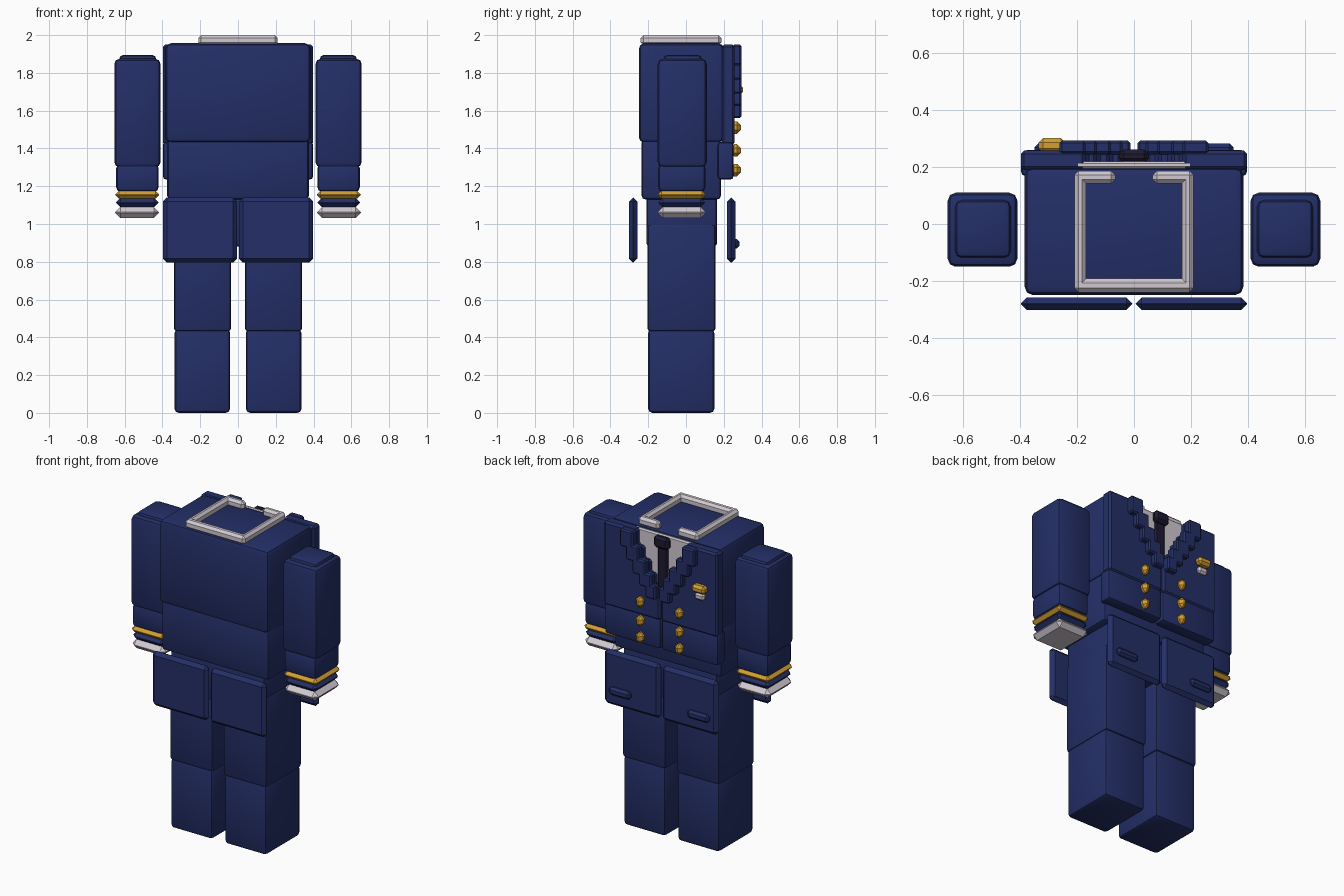
import bpy, bmesh, math

if "Cube" in bpy.data.objects:
    bpy.data.objects.remove(bpy.data.objects["Cube"])


def material(name, rgb):
    m = bpy.data.materials.new(name)
    m.diffuse_color = (*rgb, 1)
    m.use_nodes = True
    m.node_tree.nodes["Principled BSDF"].inputs["Base Color"].default_value = m.diffuse_color
    return m


NAVY = material("navy cloth", (0.017, 0.028, 0.135))
GOLD = material("gold trim", (0.65, 0.35, 0.03))
WHITE = material("white linen", (0.64, 0.59, 0.64))
DARK = material("dark tie", (0.013, 0.010, 0.032))


def finish(name, bm, mat, bevel, segments):
    bmesh.ops.recalc_face_normals(bm, faces=bm.faces)
    if bevel:
        bmesh.ops.bevel(bm, geom=list(bm.edges), offset=bevel, segments=segments,
                        profile=0.5, affect='EDGES', clamp_overlap=True)
    me = bpy.data.meshes.new(name)
    bm.to_mesh(me)
    bm.free()
    me.materials.append(mat)
    ob = bpy.data.objects.new(name, me)
    bpy.context.collection.objects.link(ob)
    bpy.ops.object.select_all(action='DESELECT')
    ob.select_set(True)
    bpy.context.view_layer.objects.active = ob
    bpy.ops.object.shade_smooth_by_angle(angle=math.radians(35))
    return ob


def box(name, x, y, z, mat=NAVY, bevel=0.025, segments=2):
    """Bevelled box from (min, max) ranges on each axis."""
    bm = bmesh.new()
    bmesh.ops.create_cube(bm, size=1)
    ranges = [sorted(r) for r in (x, y, z)]
    for v in bm.verts:
        v.co = [lo + (c + 0.5) * (hi - lo) for c, (lo, hi) in zip(v.co, ranges)]
    limit = 0.48 * min(hi - lo for lo, hi in ranges)
    return finish(name, bm, mat, min(bevel, limit), segments)


def plate(name, outline, y0, y1, mat=NAVY, bevel=0.012):
    """Extrude an x-z outline along y."""
    bm = bmesh.new()
    face = bm.faces.new([bm.verts.new((px, y0, pz)) for px, pz in outline])
    new = bmesh.ops.extrude_face_region(bm, geom=[face])
    for v in new["geom"]:
        if isinstance(v, bmesh.types.BMVert):
            v.co.y = y1
    return finish(name, bm, mat, bevel, 1)


# Torso, hips and shirt
box("upper_torso", (-0.385, 0.385), (-0.25, 0.20), (1.43, 1.957), bevel=0.03)
box("lower_torso", (-0.375, 0.375), (-0.235, 0.185), (1.13, 1.45), bevel=0.02)
box("hips", (-0.33, 0.33), (-0.21, 0.165), (0.88, 1.17), bevel=0.02)
box("shirt_front", (-0.205, 0.205), (0.195, 0.22), (1.50, 1.95), WHITE, 0.008, 1)
box("collar_back", (-0.21, 0.21), (-0.24, -0.192), (1.945, 2.0), WHITE, 0.015, 1)

# Tie
box("tie_knot", (-0.052, 0.052), (0.215, 0.262), (1.875, 1.95), DARK, 0.016, 1)
box("tie_blade", (-0.034, 0.034), (0.215, 0.238), (1.54, 1.89), DARK, 0.008, 1)

# Stepped lapel blocks: inner x, outer x, bottom z, top z
LAPEL = [(0.17, 0.262, 1.84, 1.95), (0.13, 0.22, 1.765, 1.865),
         (0.08, 0.175, 1.69, 1.79), (0.04, 0.13, 1.625, 1.715),
         (0.012, 0.085, 1.56, 1.65)]

for side, s in (("left", 1), ("right", -1)):
    def sbox(name, x, *args, **kw):
        return box(f"{side}_{name}", (s * x[0], s * x[1]), *args, **kw)

    # Collar sides and front points
    sbox("collar_side", (0.168, 0.21), (-0.24, 0.185), (1.945, 2.0), WHITE, bevel=0.015, segments=1)
    sbox("collar_point", (0.065, 0.21), (0.142, 0.187), (1.945, 2.0), WHITE, bevel=0.015, segments=1)

    # Jacket front with stepped neckline
    steps = [(0.17, 1.95), (0.17, 1.85), (0.13, 1.85), (0.13, 1.775), (0.085, 1.775),
             (0.085, 1.70), (0.045, 1.70), (0.045, 1.63), (0.004, 1.63), (0.004, 1.42)]
    outline = [(0.398, 1.42), (0.398, 1.95)] + steps
    plate(f"{side}_jacket_front", [(s * px, pz) for px, pz in outline], 0.19, 0.258)
    sbox("jacket_hem", (0.004, 0.398), (0.168, 0.252), (1.235, 1.435), bevel=0.018)
    for i, (x0, x1, z0, z1) in enumerate(LAPEL):
        sbox(f"lapel_step_{i + 1}", (x0, x1), (0.245, 0.293), (z0, z1), bevel=0.009, segments=1)

    # Buttons
    for i, z in enumerate((1.51, 1.39, 1.285)):
        sbox(f"button_{i + 1}", (0.112, 0.162), (0.235, 0.29), (z - 0.033, z + 0.033),
             GOLD, bevel=0.02, segments=1)

    # Coat skirt panels and pockets
    sbox("back_skirt", (0.006, 0.398), (-0.302, -0.258), (0.795, 1.14), bevel=0.022, segments=1)
    sbox("front_skirt", (0.006, 0.398), (0.217, 0.261), (0.795, 1.14), bevel=0.022, segments=1)
    sbox("pocket_flap", (0.20, 0.35), (0.245, 0.283), (0.87, 0.92), bevel=0.014, segments=1)

    # Arms with cuff bands
    sbox("upper_arm", (0.41, 0.655), (-0.15, 0.11), (1.30, 1.875), bevel=0.028)
    sbox("shoulder_cap", (0.432, 0.63), (-0.12, 0.085), (1.80, 1.896), bevel=0.025)
    sbox("forearm", (0.42, 0.645), (-0.147, 0.103), (1.17, 1.32), bevel=0.025)
    sbox("gold_band", (0.418, 0.65), (-0.15, 0.105), (1.134, 1.175), GOLD, bevel=0.019, segments=1)
    sbox("navy_band", (0.422, 0.645), (-0.146, 0.10), (1.088, 1.138), bevel=0.023, segments=1)
    sbox("white_cuff", (0.418, 0.65), (-0.15, 0.105), (1.032, 1.09), WHITE, bevel=0.027, segments=1)

    # Legs
    sbox("upper_leg", (0.036, 0.34), (-0.205, 0.157), (0.43, 1.0), bevel=0.02)
    sbox("lower_leg", (0.042, 0.336), (-0.20, 0.15), (0.0, 0.445), bevel=0.022)

# Breast badge
box("badge", (-0.335, -0.242), (0.25, 0.302), (1.685, 1.735), GOLD, 0.015, 1)
box("badge_tag", (-0.32, -0.252), (0.25, 0.282), (1.635, 1.68), WHITE, 0.012, 1)
